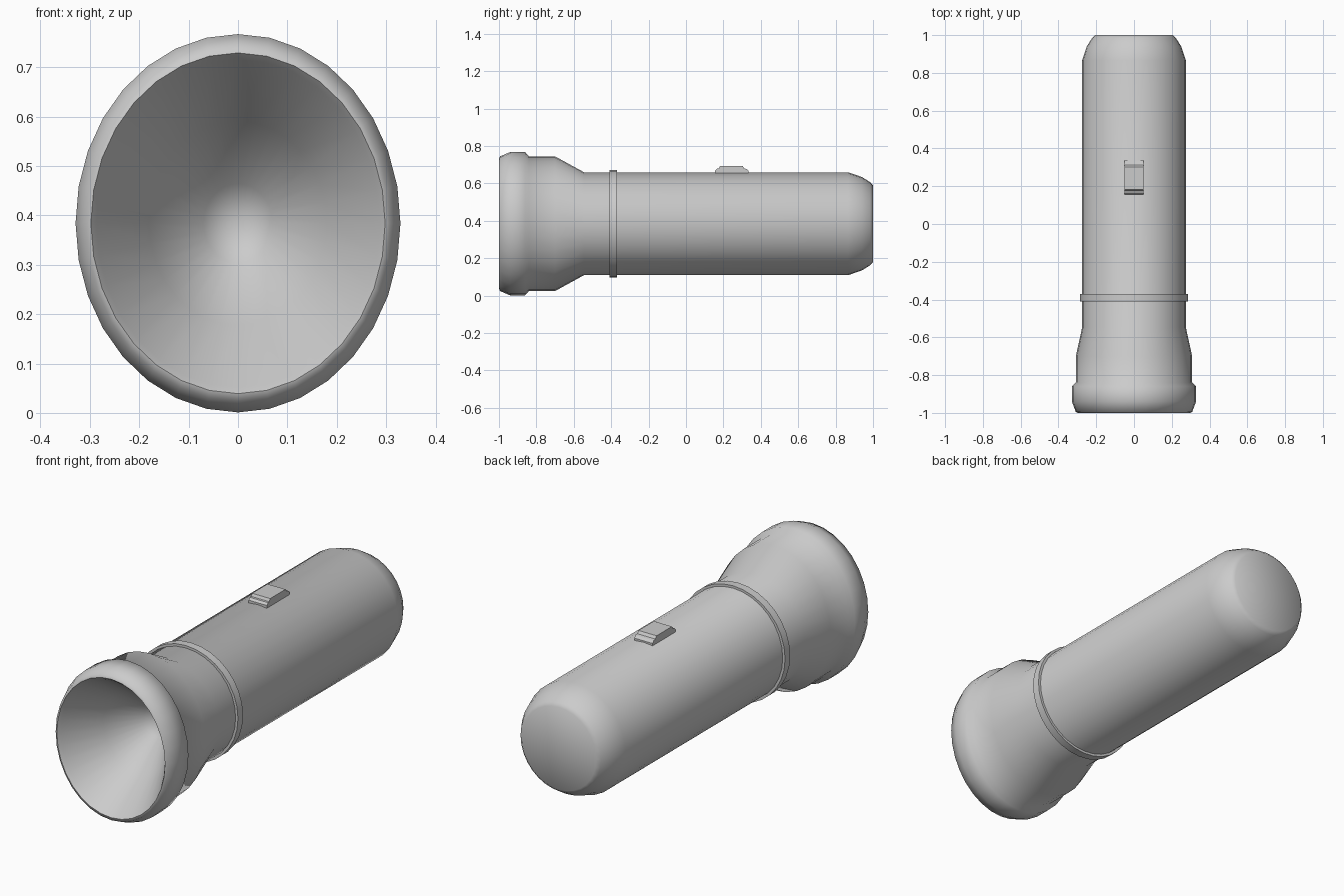
import bpy, bmesh, math

if "Cube" in bpy.data.objects:
    bpy.data.objects.remove(bpy.data.objects["Cube"])

SIDES = 32
AXIS_Z = 0.384


def finish(bm, name, angle):
    bmesh.ops.recalc_face_normals(bm, faces=bm.faces)
    mesh = bpy.data.meshes.new(name)
    bm.to_mesh(mesh)
    bm.free()
    obj = bpy.data.objects.new(name, mesh)
    bpy.context.collection.objects.link(obj)
    bpy.ops.object.select_all(action='DESELECT')
    obj.select_set(True)
    bpy.context.view_layer.objects.active = obj
    bpy.ops.object.shade_smooth_by_angle(angle=math.radians(angle))
    return obj


def lathe(name, stations, closed=False, angle=50):
    """Skin elliptical rings (y, x radius, z radius); zero radius is a pole."""
    bm = bmesh.new()
    rings = []
    for y, rx, rz in stations:
        count = SIDES if rx > 0 else 1
        rings.append([bm.verts.new((rx * math.sin(2 * math.pi * i / SIDES), y,
                                    AXIS_Z + rz * math.cos(2 * math.pi * i / SIDES)))
                      for i in range(count)])
    pairs = list(zip(rings, rings[1:]))
    if closed:
        pairs.append((rings[-1], rings[0]))
    for a, b in pairs:
        for i in range(SIDES):
            j = (i + 1) % SIDES
            if len(a) == 1:
                bm.faces.new((a[0], b[i], b[j]))
            elif len(b) == 1:
                bm.faces.new((a[i], b[0], a[j]))
            else:
                bm.faces.new((a[i], b[i], b[j], a[j]))
    return finish(bm, name, angle)


# Reflector bowl, head and handle as one shell (head is taller than wide)
lathe("flashlight_body", [
    (-0.60, 0, 0), (-0.64, 0.07, 0.08), (-0.80, 0.18, 0.207), (-0.985, 0.287, 0.332),
    (-1.00, 0.298, 0.345), (-0.995, 0.308, 0.360), (-0.94, 0.329, 0.383),
    (-0.86, 0.329, 0.383), (-0.84, 0.308, 0.360), (-0.70, 0.308, 0.360),
    (-0.545, 0.274, 0.275), (0.867, 0.274, 0.275), (0.94, 0.250, 0.250),
    (0.985, 0.222, 0.222), (1.00, 0.205, 0.205), (1.00, 0, 0)])

# Collar band behind the head
lathe("collar_ring", [
    (-0.41, 0.260, 0.260), (-0.41, 0.287, 0.287),
    (-0.37, 0.287, 0.287), (-0.37, 0.260, 0.260)], closed=True)


# Thumb switch: stepped side profiles extruded across x
def slab(name, half_width, profile):
    bm = bmesh.new()
    face = bm.faces.new([bm.verts.new((-half_width, y, z)) for y, z in profile])
    out = bmesh.ops.extrude_face_region(bm, geom=[face])
    moved = [v for v in out["geom"] if isinstance(v, bmesh.types.BMVert)]
    bmesh.ops.translate(bm, verts=moved, vec=(2 * half_width, 0, 0))
    finish(bm, name, 30)


slab("switch", 0.05, [
    (0.155, 0.64), (0.155, 0.668), (0.165, 0.678), (0.175, 0.679), (0.182, 0.692),
    (0.303, 0.692), (0.312, 0.679), (0.325, 0.676), (0.335, 0.666), (0.335, 0.64)])
